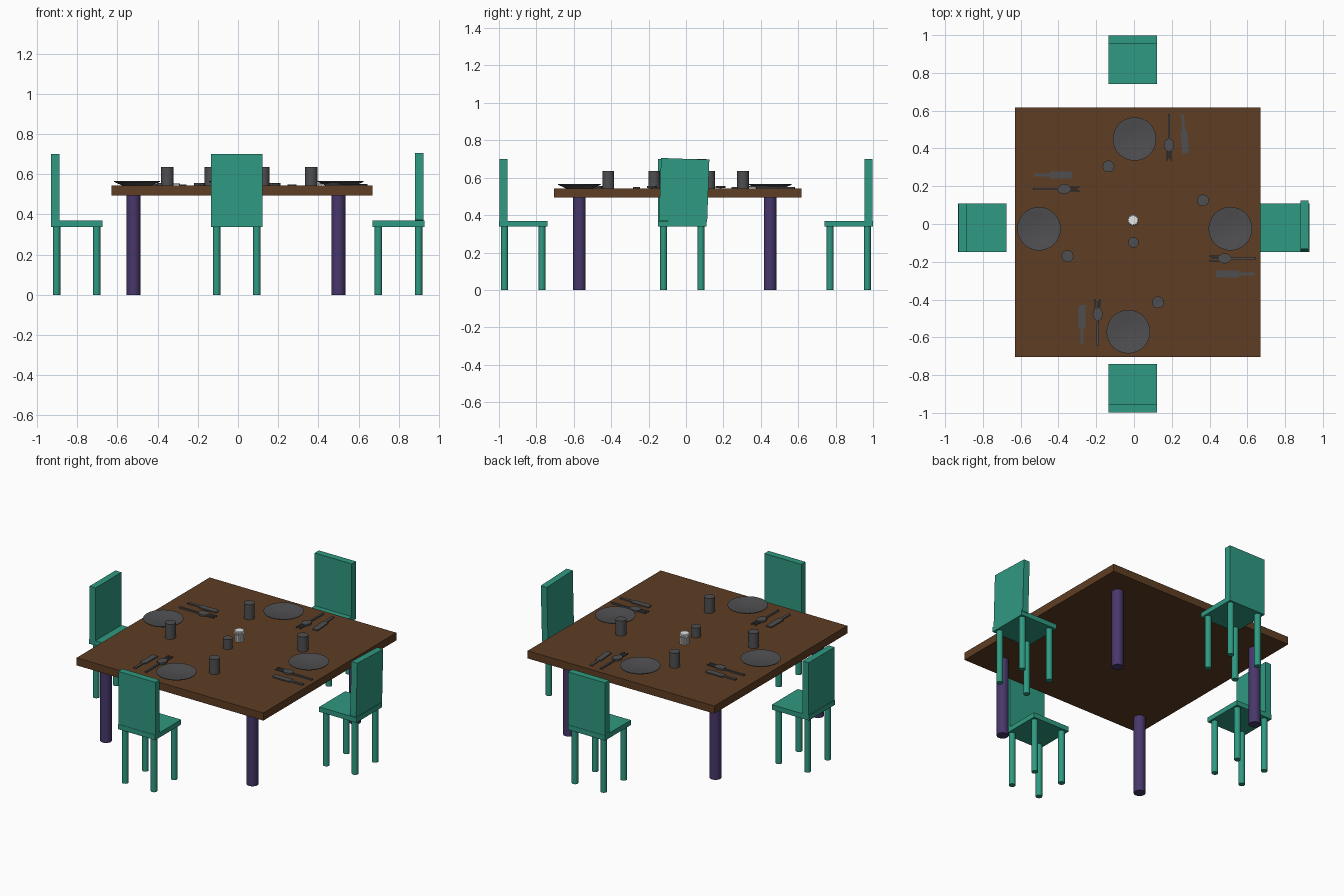
import bpy, bmesh, math
from mathutils import Matrix, Vector

if "Cube" in bpy.data.objects:
    bpy.data.objects.remove(bpy.data.objects["Cube"])


def material(name, rgb):
    m = bpy.data.materials.new(name)
    m.diffuse_color = (*rgb, 1)
    m.use_nodes = True
    m.node_tree.nodes["Principled BSDF"].inputs["Base Color"].default_value = m.diffuse_color
    return m


BROWN = material("brown wood", (0.112, 0.047, 0.017))
GREEN = material("teal green", (0.028, 0.32, 0.22))
PURPLE = material("dark purple", (0.064, 0.038, 0.145))
GREY = material("dark grey", (0.078, 0.078, 0.083))
WHITE = material("white", (0.8, 0.8, 0.8))
TOP = 0.543  # table surface height


def finish(bm, name, mat, matrix=Matrix()):
    """Shade smooth with sharp edges kept, and link the object."""
    bmesh.ops.recalc_face_normals(bm, faces=bm.faces[:])
    for f in bm.faces:
        f.smooth = True
    for e in bm.edges:
        e.smooth = len(e.link_faces) == 2 and e.calc_face_angle() < math.radians(30)
    me = bpy.data.meshes.new(name)
    bm.to_mesh(me)
    bm.free()
    me.materials.append(mat)
    ob = bpy.data.objects.new(name, me)
    ob.matrix_world = matrix
    bpy.context.collection.objects.link(ob)
    return ob


def add_box(bm, lo, hi):
    lo, hi = Vector(lo), Vector(hi)
    size = hi - lo
    bmesh.ops.create_cube(bm, size=1, matrix=Matrix.Translation((lo + hi) / 2)
                          @ Matrix.Diagonal((*size, 1)))


def box(name, mat, lo, hi, matrix=Matrix()):
    bm = bmesh.new()
    add_box(bm, lo, hi)
    return finish(bm, name, mat, matrix)


def lathe(name, mat, profile, matrix, sides=32, flute=0.0):
    """Rings of (radius, z), capped at both ends; flute makes ridges."""
    bm = bmesh.new()
    rings = []
    for r, z in profile:
        ring = []
        for i in range(sides):
            a = 2 * math.pi * i / sides
            k = r * (1 - flute * (i % 4 in (0, 1)))
            ring.append(bm.verts.new((k * math.cos(a), k * math.sin(a), z)))
        rings.append(ring)
    for a, b in zip(rings, rings[1:]):
        for i in range(sides):
            j = (i + 1) % sides
            bm.faces.new((a[i], a[j], b[j], b[i]))
    bm.faces.new(rings[0][::-1])
    bm.faces.new(rings[-1])
    return finish(bm, name, mat, matrix)


def prism(bm, outline, z0, z1):
    verts = [bm.verts.new((x, y, z0)) for x, y in outline]
    face = bm.faces.new(verts)
    new = bmesh.ops.extrude_face_region(bm, geom=[face])["geom"]
    bmesh.ops.translate(bm, vec=(0, 0, z1 - z0),
                        verts=[v for v in new if isinstance(v, bmesh.types.BMVert)])


def place(x, y, z, angle=0):
    return Matrix.Translation((x, y, z)) @ Matrix.Rotation(math.radians(angle), 4, 'Z')


# Table
box("table_top", BROWN, (-0.63, -0.705, 0.495), (0.67, 0.618, TOP))
for x in (-0.52, 0.50):
    for y in (-0.57, 0.45):
        lathe("table_leg", PURPLE, [(0.034, 0), (0.034, 0.495)], place(x, y, 0))


# Chairs: local +y is the side with the backrest
def chair(side, x, y, angle, lean=0):
    m = place(x, y, 0, angle)
    box(side + "_chair_seat", GREEN, (-0.129, -0.129, 0.338), (0.129, 0.129, 0.369), m)
    tilt = Matrix.Translation((0, 0.106, 0.535)) @ Matrix.Rotation(math.radians(lean), 4, 'Y')
    if lean:
        tilt = Matrix.Translation((-0.01, -0.002, 0)) @ tilt
    box(side + "_chair_back", GREEN, (-0.129, -0.021, -0.168), (0.129, 0.021, 0.166), m @ tilt)
    for lx in (-0.1, 0.1):
        for ly in (-0.1, 0.1):
            lathe(side + "_chair_leg", GREEN, [(0.019, 0), (0.019, 0.338)],
                  m @ place(lx, ly, 0), 24)


chair("back", -0.006, 0.870, 0)
chair("front", -0.006, -0.870, 180)
chair("left", -0.803, -0.020, 90)
chair("right", 0.799, -0.020, -90, -2)


# Plates, shallow and dished
PLATE = [(0.07, 0), (0.08, 0.004), (0.114, 0.019), (0.115, 0.023),
         (0.112, 0.023), (0.075, 0.015), (0.005, 0.011)]
for x, y in ((0.003, 0.45), (0.51, -0.025), (-0.503, -0.025), (-0.03, -0.57)):
    lathe("plate", GREY, PLATE, place(x, y, TOP), 48)

# Cups
for x, y in ((-0.135, 0.305), (0.365, 0.125), (-0.352, -0.17), (0.127, -0.415)):
    lathe("cup", GREY, [(0.031, 0), (0.031, 0.094)], place(x, y, TOP))

# Shakers in the middle: a plain one and a ridged one
lathe("dark_shaker", GREY, [(0.028, 0), (0.028, 0.062)], place(-0.003, -0.097, TOP))
lathe("white_shaker", WHITE, [(0.027, 0), (0.027, 0.042), (0.031, 0.046),
                              (0.031, 0.062), (0.027, 0.066)],
      place(-0.005, 0.02, TOP), 48, 0.12)


# Cutlery: local +x points towards the middle of the table
def fork(x, y, angle):
    bm = bmesh.new()
    prism(bm, [(-0.165, -0.006), (-0.02, -0.005), (-0.02, 0.005), (-0.165, 0.006)], 0, 0.008)
    prism(bm, [(0.034 * math.cos(a), 0.027 * math.sin(a))
               for a in (2 * math.pi * i / 20 for i in range(20))], 0.002, 0.013)
    for s in (-1, 0, 1):
        add_box(bm, (0.02, s * 0.012 - 0.004, 0.005),
                (0.082 if s else 0.07, s * 0.012 + 0.004, 0.012))
    finish(bm, "fork", GREY, place(x, y, TOP, angle))


def knife(x, y, angle):
    bm = bmesh.new()
    prism(bm, [(-0.105, -0.008), (-0.02, -0.008), (-0.02, -0.018), (0.1, -0.018),
               (0.1, 0.012), (0.088, 0.018), (-0.02, 0.018), (-0.02, 0.008),
               (-0.105, 0.008)], 0, 0.007)
    finish(bm, "knife", GREY, place(x, y, TOP, angle))


for fx, fy, kx, ky, angle, turn in ((0.185, 0.418, 0.265, 0.475, -90, 5),
                                    (-0.37, 0.185, -0.425, 0.26, 0, 0),
                                    (-0.192, -0.478, -0.275, -0.53, 90, 0),
                                    (0.48, -0.182, 0.535, -0.265, 180, 0)):
    fork(fx, fy, angle)
    knife(kx, ky, angle + turn)
